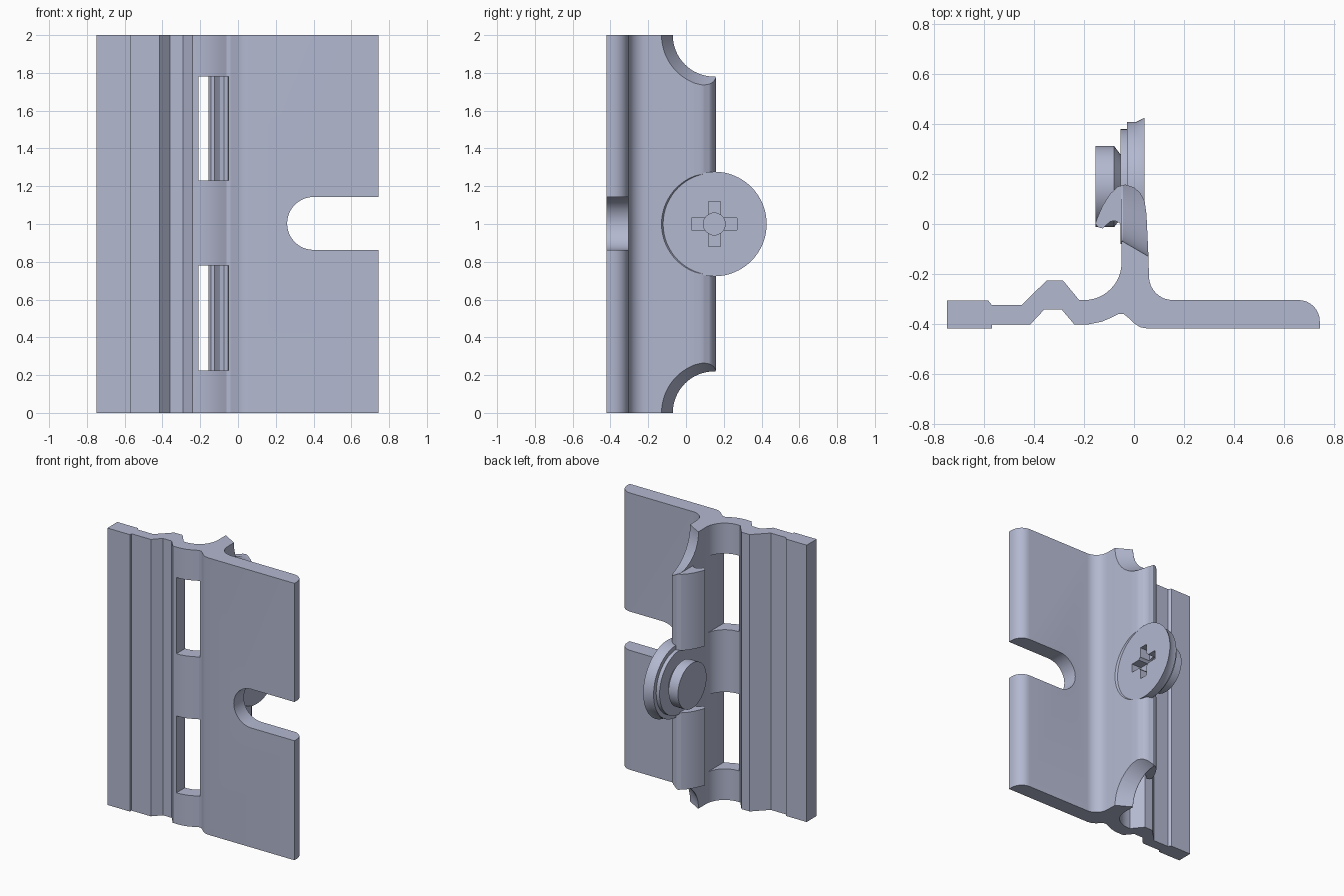
import bpy, bmesh, math
from mathutils import Vector

if "Cube" in bpy.data.objects:
    bpy.data.objects.remove(bpy.data.objects["Cube"])

metal = bpy.data.materials.new("blue grey metal")
metal.use_nodes = True
colour = (0.45, 0.48, 0.63, 1)
metal.diffuse_color = colour
metal.node_tree.nodes["Principled BSDF"].inputs["Base Color"].default_value = colour


def finish(name, bm):
    bmesh.ops.recalc_face_normals(bm, faces=bm.faces)
    mesh = bpy.data.meshes.new(name)
    bm.to_mesh(mesh)
    bm.free()
    mesh.materials.append(metal)
    ob = bpy.data.objects.new(name, mesh)
    bpy.context.collection.objects.link(ob)
    return ob


def prism(name, outline, z0, z1):
    """Extrude an xy outline from z0 to z1."""
    bm = bmesh.new()
    face = bm.faces.new([bm.verts.new((x, y, z0)) for x, y in outline])
    ext = bmesh.ops.extrude_face_region(bm, geom=[face])
    verts = [v for v in ext["geom"] if isinstance(v, bmesh.types.BMVert)]
    bmesh.ops.translate(bm, verts=verts, vec=(0, 0, z1 - z0))
    return finish(name, bm)


def box(name, x0, x1, y0, y1, z0, z1):
    return prism(name, [(x0, y0), (x1, y0), (x1, y1), (x0, y1)], z0, z1)


def lathe(name, profile, y, z, n=64):
    """Turn (x, radius) pairs about an axis along x."""
    bm = bmesh.new()
    rings = []
    for x, r in profile:
        angles = [2 * math.pi * i / n for i in range(n)]
        rings.append([bm.verts.new((x, y + r * math.cos(a), z + r * math.sin(a))) for a in angles])
    for a, b in zip(rings, rings[1:]):
        for i in range(n):
            j = (i + 1) % n
            bm.faces.new((a[i], a[j], b[j], b[i]))
    bm.faces.new(rings[0])
    bm.faces.new(rings[-1])
    return finish(name, bm)


def cut(ob, cutter):
    bpy.context.view_layer.objects.active = ob
    mod = ob.modifiers.new("cut", "BOOLEAN")
    mod.operation = "DIFFERENCE"
    mod.solver = "EXACT"
    mod.object = cutter
    bpy.ops.object.modifier_apply(modifier=mod.name)
    bpy.data.objects.remove(cutter)


def arc(cx, cy, r, a0, a1, n=8):
    angles = [math.radians(a0 + (a1 - a0) * i / n) for i in range(n + 1)]
    return [(cx + r * math.cos(a), cy + r * math.sin(a)) for a in angles]


# Extruded rail: front side, rounded end, web, hook, then back side
front = [(-.75, -.42), (-.57, -.42), (-.57, -.402), (-.415, -.402), (-.36, -.343),
         (-.29, -.343), (-.24, -.402), (-.18, -.402), (-.13, -.392), (-.09, -.375),
         (-.06, -.36), (-.04, -.362), (-.02, -.378), (0, -.398), (.025, -.414), (.06, -.42),
         (.745, -.42)]
end = arc(.66, -.39, .085, 0, 90)
root = arc(.155, -.21, .095, 270, 180)
hook = [(.058, -.13), (.05, .04), (.043, .09), (.025, .125), (0, .147), (-.035, .158),
        (-.065, .15), (-.095, .122), (-.125, .075), (-.145, .03), (-.155, .002),
        (-.143, -.013), (-.125, -.018), (-.112, -.005), (-.095, .01), (-.075, .013), (-.052, 0)]
fillet = arc(-.2, -.155, .15, 0, -90, 12)
back = [(-.22, -.305), (-.285, -.226), (-.35, -.226), (-.45, -.325),
        (-.57, -.325), (-.585, -.306), (-.75, -.306)]
rail = prism("rail", front + end + root + hook + fillet + back, 0, 2)

# Window slots through the plate below each hook
for z0, z1 in ((.225, .78), (1.23, 1.78)):
    cut(rail, box("slot_cutter", -.21, -.0515, -.6, -.08, z0, z1))

# The hook lip is left only in line with the slots
for z0, z1 in ((-.1, .225), (.78, 1.23), (1.78, 2.1)):
    cut(rail, box("lip_cutter", -.3, -.0515, -.06, .3, z0, z1))

# Countersunk screw seats in the web
for z in (0, 1, 2):
    cut(rail, lathe("seat_cutter", [(-.2, .22), (-.045, .22), (.055, .278), (.1, .304)], .15, z))

# Open notch at the plate edge
notch = prism("notch_cutter", arc(.4, 1.003, .14, 90, 270, 24) + [(.9, .863), (.9, 1.143)], -.6, -.2)
for v in notch.data.vertices:
    x, h, d = v.co
    v.co = Vector((x, d, h))
notch.data.flip_normals()
cut(rail, notch)

# Screw: shank end, neck, collar, seat ring and flat head
screw = lathe("screw", [(-.155, .163), (-.08, .163), (-.055, .13), (-.055, .23), (-.028, .23),
                        (-.028, .26), (.01, .26), (.043, .277)], .15, 1.0)

# Cross recess in the head
for w, h in ((.12, .032), (.032, .12)):
    cut(screw, box("recess_cutter", -.035, .1, .15 - w, .15 + w, 1 - h, 1 + h))
cut(screw, lathe("recess_centre_cutter", [(-.05, .058), (.1, .058)], .15, 1.0, 32))

# Smooth the curves and keep sharp edges
for ob in (rail, screw):
    bpy.ops.object.select_all(action="DESELECT")
    ob.select_set(True)
    bpy.context.view_layer.objects.active = ob
    bpy.ops.object.shade_smooth_by_angle(angle=math.radians(28))
